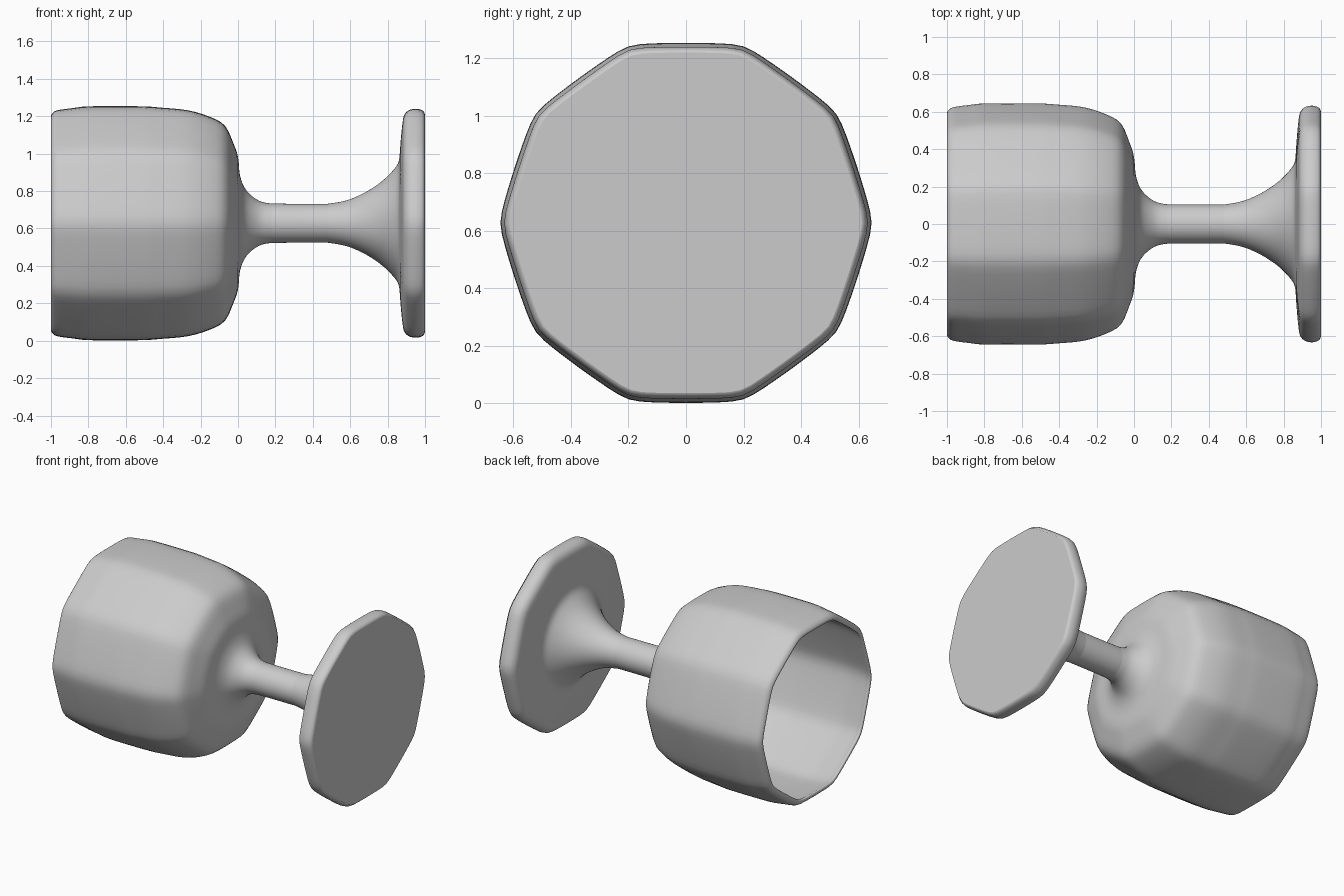
import bpy, bmesh, math
from mathutils import Vector

if "Cube" in bpy.data.objects:
    bpy.data.objects.remove(bpy.data.objects["Cube"])

SEGMENTS, SIDES, CENTRE_Z = 100, 10, 0.628

grey = bpy.data.materials.new("plain grey")
grey.diffuse_color = (0.6, 0.6, 0.6, 1)
grey.use_nodes = True
grey.node_tree.nodes["Principled BSDF"].inputs["Base Color"].default_value = grey.diffuse_color


def smooth(points, steps=3):
    """Catmull-Rom curve through the profile points."""
    p = [Vector(q) for q in points]
    p = [p[0]] + p + [p[-1]]
    out = []
    for a, b, c, d in zip(p, p[1:], p[2:], p[3:]):
        for k in range(steps):
            t = k / steps
            out.append(0.5 * (2 * b + (c - a) * t + (2 * a - 5 * b + 4 * c - d) * t * t
                              + (3 * b - a - 3 * c + d) * t ** 3))
    return out + [p[-1]]


def section(angle, facet):
    """Radius factor: round when facet is 0, soft-cornered decagon when 1."""
    half = math.pi / SIDES
    d = (angle + half) % (2 * half) - half      # angle from nearest corner
    d = math.sqrt(d * d + 0.06 ** 2)            # soften the corner
    decagon = math.cos(half) / math.cos(half - min(d, half))
    return 1 + facet * (decagon * 1.012 - 1)


def lathe(name, profile):
    """Spin (x, radius, facet) points about the lengthwise axis."""
    bm = bmesh.new()
    rings = []
    for x, r, facet in smooth(profile):
        if r < 0.001:
            rings.append([bm.verts.new((x, 0, CENTRE_Z))])
            continue
        ring = []
        for i in range(SEGMENTS):
            a = 2 * math.pi * i / SEGMENTS
            s = r * section(a, facet)
            ring.append(bm.verts.new((x, s * math.cos(a), CENTRE_Z + s * math.sin(a))))
        rings.append(ring)
    for a, b in zip(rings, rings[1:]):
        for i in range(SEGMENTS):
            j = (i + 1) % SEGMENTS
            corners = [a[i % len(a)], a[j % len(a)], b[j % len(b)], b[i % len(b)]]
            bm.faces.new(list(dict.fromkeys(corners))[::-1])
    mesh = bpy.data.meshes.new(name)
    bm.to_mesh(mesh)
    bm.free()
    obj = bpy.data.objects.new(name, mesh)
    bpy.context.collection.objects.link(obj)
    mesh.materials.append(grey)
    for o in bpy.context.selected_objects:
        o.select_set(False)
    obj.select_set(True)
    bpy.context.view_layer.objects.active = obj
    bpy.ops.object.shade_smooth_by_angle(angle=math.radians(60))
    return obj


# Bowl: inside from its floor to the rim, then down the outside to its neck
lathe("bowl", [
    (-0.035, 0, 0), (-0.035, 0.2, 0.1), (-0.04, 0.34, 0.4), (-0.065, 0.44, 0.8),
    (-0.11, 0.525, 0.95), (-0.18, 0.568, 1), (-0.28, 0.597, 1), (-0.4, 0.614, 1),
    (-0.52, 0.62, 0.95), (-0.78, 0.62, 0.95), (-0.88, 0.612, 1), (-0.96, 0.597, 1),
    (-0.99, 0.583, 1), (-1.0, 0.594, 1), (-0.992, 0.612, 1), (-0.965, 0.628, 1),
    (-0.88, 0.64, 1), (-0.79, 0.648, 0.93), (-0.52, 0.648, 0.93), (-0.41, 0.642, 1),
    (-0.27, 0.628, 1), (-0.15, 0.59, 0.95), (-0.07, 0.54, 0.9), (-0.025, 0.44, 0.7),
    (0.0, 0.36, 0.4), (0.01, 0.26, 0.1), (0.035, 0.19, 0), (0.075, 0.145, 0),
    (0.125, 0.115, 0), (0.18, 0.105, 0)])

# Stem: plain round rod
lathe("stem", [(0.18, 0.105, 0), (0.3, 0.104, 0), (0.48, 0.104, 0)])

# Foot: round flare into a thin ten-sided disc with a flat underside
lathe("foot", [
    (0.48, 0.104, 0), (0.58, 0.122, 0), (0.68, 0.165, 0), (0.77, 0.225, 0),
    (0.835, 0.29, 0), (0.86, 0.335, 0.1), (0.866, 0.4, 0.4), (0.872, 0.48, 0.8),
    (0.88, 0.56, 1), (0.888, 0.6, 1), (0.91, 0.626, 1), (0.945, 0.636, 1),
    (0.975, 0.632, 1), (0.992, 0.622, 1), (0.999, 0.605, 1), (1.0, 0.59, 1),
    (1.0, 0.3, 1), (1.0, 0, 1)])
